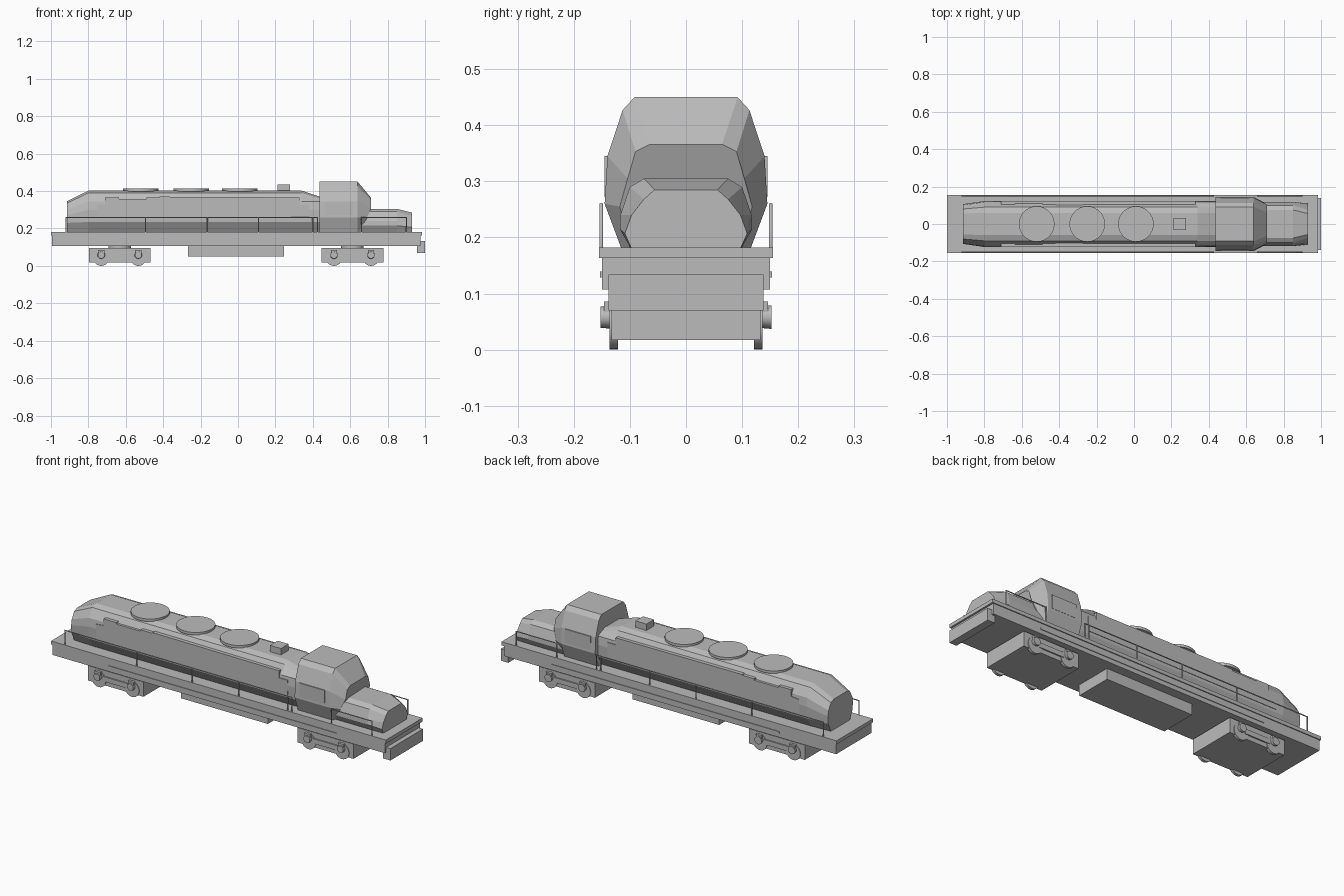
import bpy, bmesh, math
from mathutils import Matrix

cube = bpy.data.objects.get("Cube")
if cube:
    bpy.data.objects.remove(cube, do_unlink=True)

grey = bpy.data.materials.new("plain grey")
grey.use_nodes = True
colour = (0.5, 0.5, 0.5, 1)
grey.diffuse_color = colour
grey.node_tree.nodes["Principled BSDF"].inputs["Base Color"].default_value = colour


def finish(name, bm):
    bmesh.ops.recalc_face_normals(bm, faces=bm.faces)
    mesh = bpy.data.meshes.new(name)
    bm.to_mesh(mesh)
    bm.free()
    mesh.materials.append(grey)
    obj = bpy.data.objects.new(name, mesh)
    bpy.context.collection.objects.link(obj)
    return obj


def box(name, x, y, z):
    bm = bmesh.new()
    bmesh.ops.create_cube(bm, size=1)
    for v in bm.verts:
        v.co = [(a + b) / 2 + c * (b - a) for (a, b), c in zip((x, y, z), v.co)]
    return finish(name, bm)


def disc(name, centre, radius, depth, axis="Z", sides=32, taper=1):
    bm = bmesh.new()
    bmesh.ops.create_cone(bm, cap_ends=True, segments=sides, radius1=radius,
                          radius2=radius * taper, depth=depth)
    if axis == "Y":
        bm.transform(Matrix.Rotation(math.pi / 2, 4, "X"))
    bm.transform(Matrix.Translation(centre))
    obj = finish(name, bm)
    for p in obj.data.polygons:
        p.use_smooth = len(p.vertices) == 4
    for e in obj.data.edges:
        a, b = (obj.data.vertices[i].co for i in e.vertices)
        along = abs(a.z - b.z) if axis == "Z" else abs(a.y - b.y)
        e.use_edge_sharp = along < depth / 2
    return obj


def loft(name, rings):
    """Skin half sections of (x, y, z), listed top to bottom and mirrored in y."""
    bm = bmesh.new()
    loops = []
    for half in rings:
        whole = list(half) + [(x, -y, z) for x, y, z in reversed(half)]
        loops.append([bm.verts.new(p) for p in whole])
    n = len(loops[0])
    for a, b in zip(loops, loops[1:]):
        for i in range(n):
            j = (i + 1) % n
            bm.faces.new((a[i], a[j], b[j], b[i]))
    bm.faces.new(loops[0])
    bm.faces.new(loops[-1])
    return finish(name, bm)


def at(x, section):
    return [(x, y, z) for y, z in section]


def plate(name, outline, y0, y1):
    """Upright panel with an (x, z) outline."""
    bm = bmesh.new()
    face = bm.faces.new([bm.verts.new((x, y0, z)) for x, z in outline])
    out = bmesh.ops.extrude_face_region(bm, geom=[face])["geom"]
    for v in out:
        if isinstance(v, bmesh.types.BMVert):
            v.co.y = y1
    return finish(name, bm)


def rail(name, points, radius=0.0035):
    curve = bpy.data.curves.new(name, "CURVE")
    curve.dimensions = "3D"
    curve.bevel_depth = radius
    curve.bevel_resolution = 1
    curve.use_fill_caps = True
    spline = curve.splines.new("POLY")
    spline.points.add(len(points) - 1)
    for p, co in zip(spline.points, points):
        p.co = (*co, 1)
    curve.materials.append(grey)
    obj = bpy.data.objects.new(name, curve)
    bpy.context.collection.objects.link(obj)


# Deck, frame, front beam and tank
box("deck", (-1, 0.985), (-0.155, 0.155), (0.163, 0.182))
box("frame", (-0.995, 0.975), (-0.15, 0.15), (0.107, 0.165))
box("front_beam", (0.957, 1), (-0.138, 0.138), (0.07, 0.134))
box("fuel_tank", (-0.267, 0.247), (-0.1, 0.1), (0.05, 0.11))

# Long hood
hood = [(0.06, 0.402), (0.09, 0.39), (0.118, 0.345), (0.123, 0.3), (0.12, 0.235), (0.085, 0.18)]
tail = [(0.055, 0.345), (0.08, 0.335), (0.1, 0.3), (0.106, 0.27), (0.103, 0.23), (0.08, 0.18)]
nose = [(y, min(z, 0.368 - i * 0.01)) for i, (y, z) in enumerate(hood)]
loft("long_hood", [at(-0.915, tail), at(-0.8, hood), at(0.34, hood), at(0.445, nose)])

# Cab with a raked, narrowing front
cab = [(0.092, 0.45), (0.113, 0.427), (0.14, 0.345), (0.145, 0.26), (0.115, 0.18)]
cab_front = [(0.71, 0.064, 0.366), (0.71, 0.09, 0.353), (0.71, 0.104, 0.305),
             (0.69, 0.118, 0.255), (0.645, 0.1, 0.18)]
loft("cab", [at(0.437, cab), at(0.64, cab), cab_front])

# Short hood
short = [(0.075, 0.305), (0.1, 0.29), (0.117, 0.24), (0.118, 0.215), (0.098, 0.18)]
short_end = [(0.056, 0.285), (0.075, 0.268), (0.097, 0.24), (0.109, 0.207), (0.097, 0.18)]
loft("short_hood", [at(0.64, short), at(0.85, short), at(0.93, short_end)])

# Roof fans and roof box
for i, x in enumerate((-0.52, -0.25, 0.01)):
    disc(f"roof_fan_{i + 1}", (x, 0, 0.406), 0.095, 0.014)
box("roof_box", (0.212, 0.277), (-0.032, 0.032), (0.395, 0.436))

# Parts that repeat on both sides
door_outline = [(-0.755, 0.25), (-0.755, 0.325), (-0.71, 0.33), (-0.71, 0.366),
                (-0.635, 0.366), (-0.635, 0.358), (-0.49, 0.358), (-0.49, 0.366),
                (-0.42, 0.366), (-0.42, 0.37), (0.33, 0.366), (0.33, 0.328),
                (0.38, 0.328), (0.38, 0.25)]
for side, s in (("left", 1), ("right", -1)):
    # One side of the model faces the front at -y
    label = "rear" if s > 0 else "front"
    plate(f"{label}_door_panels", door_outline, s * 0.1, s * 0.1235)
    box(f"{label}_cab_window", (0.465, 0.615), sorted((s * 0.138, s * 0.1455)), (0.272, 0.345))
    box(f"{label}_frame_strip", (-0.66, 0.69), sorted((s * 0.149, s * 0.1535)), (0.129, 0.139))

    # Handrails
    y = s * 0.151
    for tag, start, end, posts in (("long", -0.92, 0.425, (-0.495, -0.165, 0.11, 0.4)),
                                   ("short", 0.66, 0.9, ())):
        rail(f"{label}_{tag}_handrail", [(start, y, 0.18), (start, y, 0.259),
                                         (end, y, 0.259), (end, y, 0.18)])
        for i, x in enumerate(posts):
            rail(f"{label}_{tag}_post_{i + 1}", [(x, y, 0.18), (x, y, 0.259)])

# Wheel trucks
for tag, x in (("left", 0.612), ("right", -0.632)):
    box(f"{tag}_truck", (x - 0.165, x + 0.165), (-0.133, 0.133), (0.017, 0.096))
    disc(f"{tag}_truck_pivot", (x, 0, 0.103), 0.06, 0.02)
    for label, s in (("rear", 1), ("front", -1)):
        box(f"{tag}_{label}_side_beam", (x - 0.075, x + 0.075),
            sorted((s * 0.13, s * 0.14)), (0.04, 0.066))
        for i, dx in enumerate((-0.099, 0.099)):
            disc(f"{tag}_{label}_wheel_{i + 1}", (x + dx, s * 0.129, 0.042), 0.042, 0.015, "Y", 24)
            disc(f"{tag}_{label}_axle_box_{i + 1}", (x + dx, s * 0.141, 0.058), 0.021, 0.022, "Y", 10,
                 0.9)
            box(f"{tag}_{label}_axle_guide_{i + 1}", (x + dx - 0.017, x + dx + 0.017),
                sorted((s * 0.13, s * 0.146)), (0.062, 0.086))
